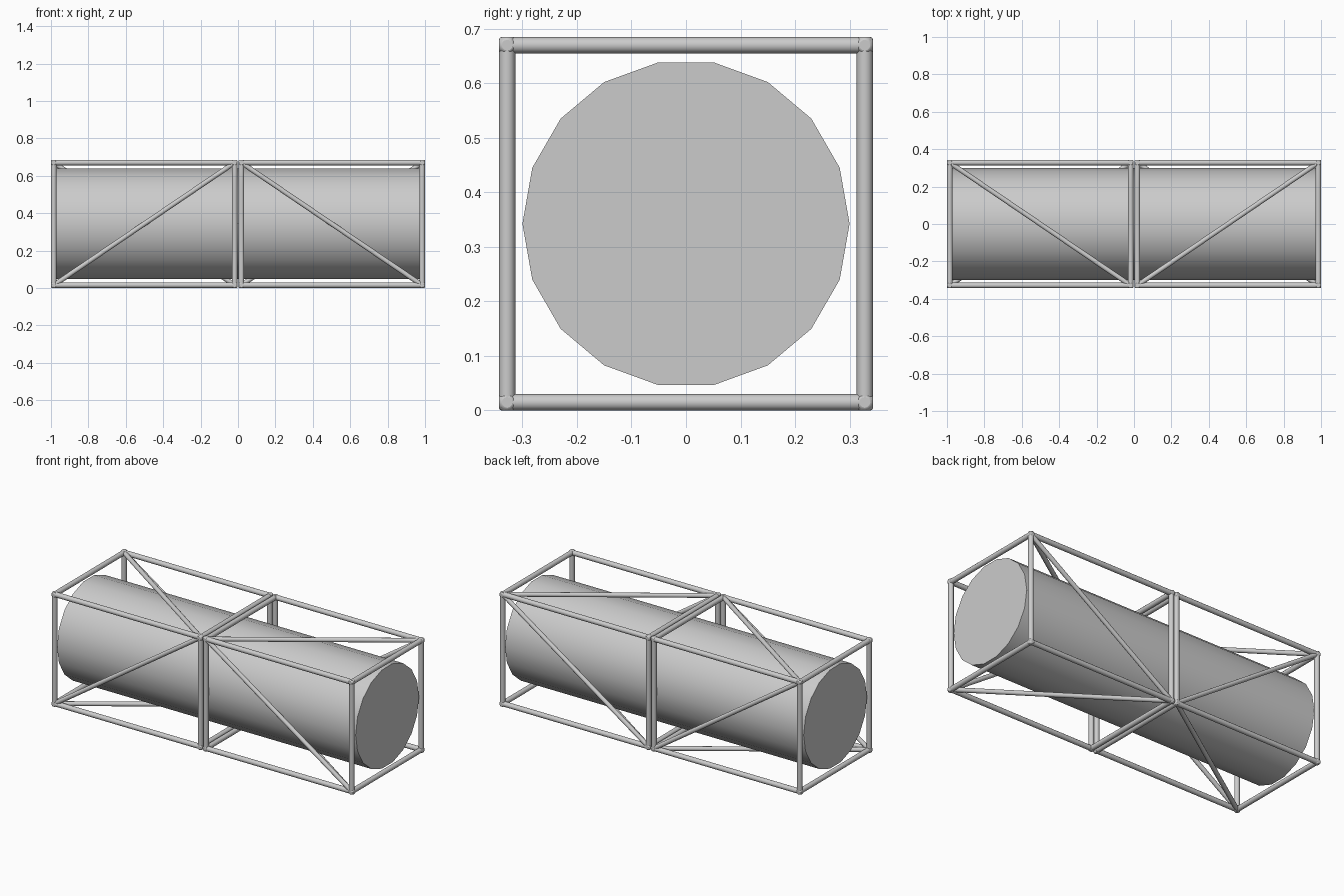
import bpy
import math
from mathutils import Vector

cube = bpy.data.objects.get("Cube")
if cube:
    bpy.data.objects.remove(cube, do_unlink=True)

BAR = 0.015               # frame tube radius
BRACE = 0.013             # diagonal tube radius
Y = 0.328                 # tube centre lines
LOW, HIGH = 0.015, 0.67
INNER, OUTER = 0.018, 0.985
MID = (LOW + HIGH) / 2

grey = bpy.data.materials.new("plain_grey")
grey.use_nodes = True
colour = (0.6, 0.6, 0.6, 1)
grey.diffuse_color = colour
grey.node_tree.nodes["Principled BSDF"].inputs["Base Color"].default_value = colour


def tube(name, a, b, radius, sides=12, extend=0.0, bevel=0.0):
    """Closed cylinder from a to b, lengthened at both ends by extend."""
    a, b = Vector(a), Vector(b)
    axis = b - a
    bpy.ops.mesh.primitive_cylinder_add(
        vertices=sides, radius=radius, depth=axis.length + 2 * extend,
        location=(a + b) / 2, rotation=axis.to_track_quat('Z', 'Y').to_euler())
    obj = bpy.context.object
    obj.name = name
    obj.data.materials.append(grey)
    if bevel:
        mod = obj.modifiers.new("rounded_ends", 'BEVEL')
        mod.width = bevel
        mod.segments = 2
        mod.limit_method = 'ANGLE'
        mod.angle_limit = math.radians(60)
    bpy.ops.object.shade_smooth_by_angle(angle=math.radians(40))
    return obj


def bar(name, a, b):
    tube(name, a, b, BAR, extend=BAR, bevel=0.005)


for side, s in (("left", 1), ("right", -1)):
    xi, xo = s * INNER, s * OUTER

    # Tank: 18 sides with a corner pointing to each side
    tank = tube(side + "_tank", (0, 0, MID), (s * 0.99, 0, MID), 0.3, sides=18)
    tank.rotation_euler = (math.pi / 2, 0, math.pi / 2)
    for v in tank.data.vertices:
        angle = math.atan2(v.co.y, v.co.x)
        v.co.x, v.co.y = 0.3 * math.cos(angle - math.pi / 2), 0.3 * math.sin(angle - math.pi / 2)
    # Local x becomes the world y axis
    tank.rotation_euler = (math.pi / 2, 0, math.pi / 2)

    # Box frame
    for depth, y in (("front", -Y), ("back", Y)):
        for level, z in (("lower", LOW), ("upper", HIGH)):
            bar(f"{side}_{depth}_{level}_rail", (xi, y, z), (xo, y, z))
        for place, x in (("inner", xi), ("outer", xo)):
            bar(f"{side}_{depth}_{place}_post", (x, y, LOW), (x, y, HIGH))
    for level, z in (("lower", LOW), ("upper", HIGH)):
        for place, x in (("inner", xi), ("outer", xo)):
            bar(f"{side}_{place}_{level}_crossbar", (x, -Y, z), (x, Y, z))

    # Diagonals fan out from the upper front and lower back middle corners
    for hub, y, z, far_z in (("front", -Y, HIGH, LOW), ("back", Y, LOW, HIGH)):
        tube(f"{side}_{hub}_wall_brace", (xi, y, z), (xo, y, far_z), BRACE)
        tube(f"{side}_{hub}_flat_brace", (xi, y, z), (xo, -y, z), BRACE)
